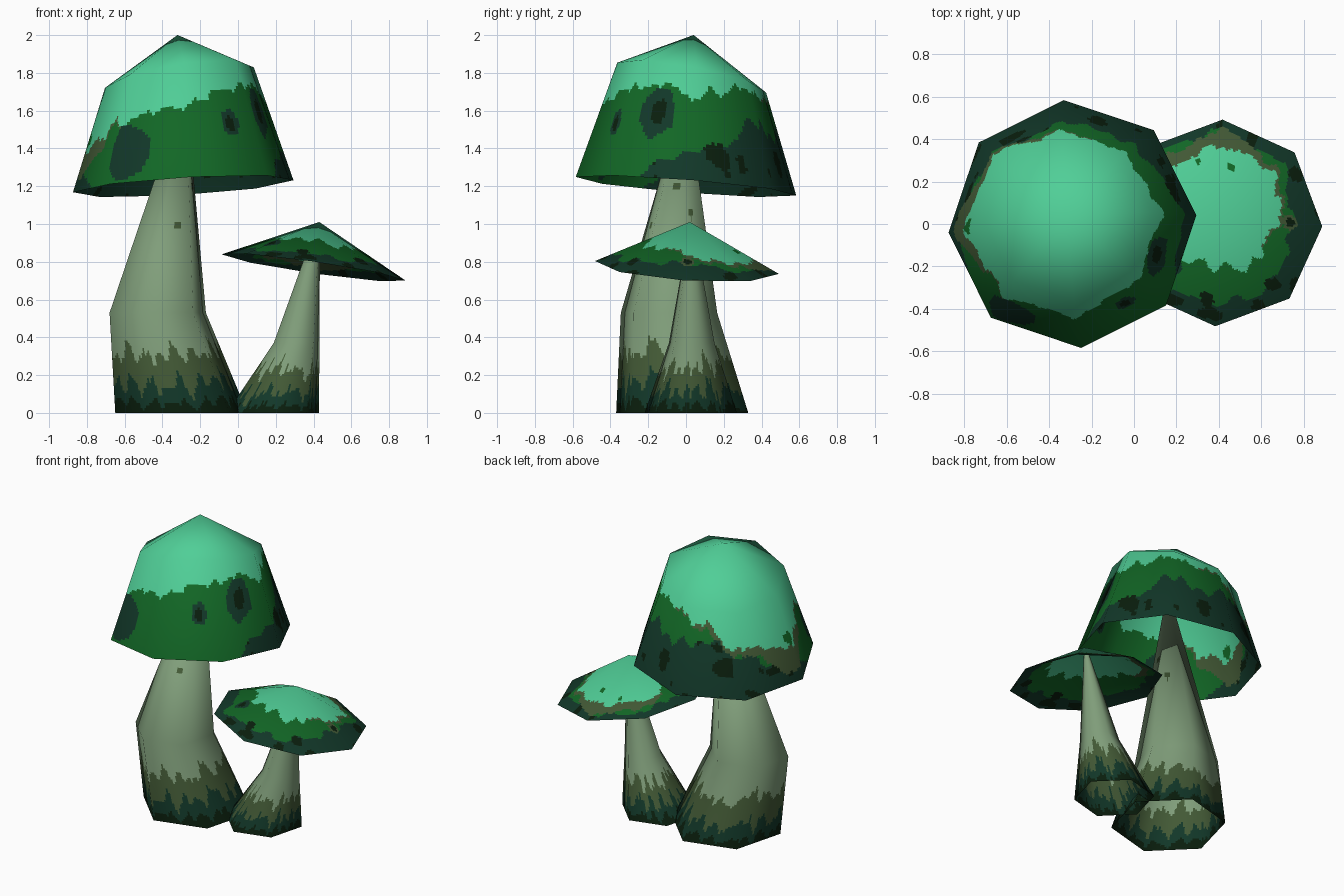
import bpy
from math import sin, cos, pi, radians, hypot, floor
from mathutils import Vector, noise

if "Cube" in bpy.data.objects:
    bpy.data.objects.remove(bpy.data.objects["Cube"])

# Flat colours
PALETTE = {
    "mint": (0.08, 0.62, 0.31),
    "leaf_green": (0.006, 0.135, 0.019),
    "dark_teal": (0.006, 0.039, 0.022),
    "black_green": (0.003, 0.013, 0.004),
    "olive": (0.055, 0.1, 0.036),
    "sage": (0.215, 0.34, 0.195),
}
MINT, GREEN, TEAL, BLACK, OLIVE, SAGE = range(6)
materials = []
for name, rgb in PALETTE.items():
    mat = bpy.data.materials.new(name)
    mat.use_nodes = True
    mat.diffuse_color = (*rgb, 1)
    shader = mat.node_tree.nodes["Principled BSDF"]
    shader.inputs["Base Color"].default_value = (*rgb, 1)
    shader.inputs["Roughness"].default_value = 0.9
    materials.append(mat)


def loft(name, sides, turn, rings, steps, fine, choose):
    """Open faceted shell through rings (x, y, z, radius, tilt_x, tilt_y), top first.
    Each facet is cut finely for the painted pattern, with soft normals."""
    coarse = []
    for x, y, z, r, tx, ty in rings:
        for j in range(sides):
            a = radians(turn) + 2 * pi * j / sides
            dx, dy = r * cos(a), r * sin(a)
            coarse.append(Vector((x + dx, y + dy, z + tx * dx + ty * dy)))

    # Soft normals of the plain shell
    quads = [(i * sides + j, (i + 1) * sides + j,
              (i + 1) * sides + (j + 1) % sides, i * sides + (j + 1) % sides)
             for i in range(len(rings) - 1) for j in range(sides)]
    plain = bpy.data.meshes.new("plain")
    plain.from_pydata(coarse, [], quads)
    soft = [v.normal.copy() for v in plain.vertices]
    bpy.data.meshes.remove(plain)
    if rings[0][3] < 0.01:
        soft[:sides] = [sum(soft[:sides], Vector()).normalized()] * sides

    # Fine grid on the same facets
    cols = sides * fine
    verts, normals = [], []
    spans = [(i, k / n) for i, n in enumerate(steps) for k in range(n)]
    spans.append((len(steps) - 1, 1.0))
    for i, t in spans:
        for c in range(cols):
            j, s = c // fine, (c % fine) / fine
            ids = [i * sides + j, i * sides + (j + 1) % sides]
            ids += [n + sides for n in ids]

            def blend(data):
                top = data[ids[0]].lerp(data[ids[1]], s)
                return top.lerp(data[ids[2]].lerp(data[ids[3]], s), t)
            verts.append(blend(coarse))
            normals.append(blend(soft).normalized())
    faces, paint = [], []
    for row in range(len(spans) - 1):
        for c in range(cols):
            d = (c + 1) % cols
            faces.append((row * cols + c, (row + 1) * cols + c,
                          (row + 1) * cols + d, row * cols + d))
            mid = sum((verts[n] for n in faces[-1]), Vector()) / 4
            azimuth = (turn + 360 * (c + 0.5) / cols) % 360
            paint.append(choose(azimuth, (row + 0.5) / (len(spans) - 1), mid))
    faces.append(tuple(range(cols)))
    paint.append(paint[0])

    mesh = bpy.data.meshes.new(name)
    mesh.from_pydata(verts, [], faces)
    for mat in materials:
        mesh.materials.append(mat)
    mesh.polygons.foreach_set("material_index", paint)
    mesh.shade_smooth()
    mesh.normals_split_custom_set_from_vertices(normals)
    obj = bpy.data.objects.new(name, mesh)
    bpy.context.collection.objects.link(obj)
    return obj


def around(values, azimuth):
    """Smooth value from eight directions, starting at +x."""
    p = azimuth / 45
    k = floor(p)
    s = (1 - cos(pi * (p - k))) / 2
    return values[k % 8] * (1 - s) + values[(k + 1) % 8] * s


def ripple(azimuth, v, freq, stretch, seed):
    a = radians(azimuth)
    return noise.noise(Vector((freq * cos(a) + seed, freq * sin(a), v * stretch + seed)))


def cap_paint(mint, olive, teal, blotches, seed):
    def choose(az, v, p):
        wave = 0.11 * ripple(az, v, 3.5, 2, seed) + 0.05 * ripple(az, v, 11, 5, seed + 3)
        edge = around(mint, az) + wave
        fuzz = 0.025 * noise.noise(p * 14)
        # Round blotches, some with a dark heart
        for b_az, b_v, size, outer, heart in blotches:
            turn = (az - b_az + 180) % 360 - 180
            dist = hypot(radians(turn) * 0.5, (v - b_v) * 0.8) + fuzz
            if dist < size * 0.5:
                return heart
            if dist < size:
                return outer
        if v < edge:
            return MINT
        if v < edge + around(olive, az) + 0.03 * ripple(az, v, 6, 4, seed + 5):
            return OLIVE
        if v > around(teal, az) + 0.12 * ripple(az, v, 5, 2, seed + 8):
            return BLACK if noise.noise(p * 9 + Vector((seed, 0, 0))) > 0.4 else TEAL
        return GREEN
    return choose


def stem_paint(levels, spots, seed):
    def choose(az, v, p):
        streak = ripple(az, p.z, 6, 1.5, seed) + 0.6 * ripple(az, p.z, 13, 3, seed + 4)
        olive, teal, black = levels
        if p.z < black + 0.06 * streak:
            return BLACK
        if p.z < teal + 0.11 * streak:
            return TEAL
        if p.z < olive + 0.1 * streak:
            return OLIVE
        if any((p - Vector(s)).length < 0.022 for s in spots):
            return OLIVE
        return SAGE
    return choose


# Large mushroom
loft("large_cap", 8, 4,
     [(-0.32, 0.04, 2.0, 0.001, 0, 0),
      (-0.31, 0.03, 1.775, 0.395, 0.15, -0.19),
      (-0.29, 0.0, 1.2, 0.585, 0.06, -0.08)],
     (24, 36), 24,
     cap_paint((0.52, 0.46, 0.48, 0.64, 0.79, 0.66, 0.64, 0.54),
               (-0.05, -0.05, 0.02, 0.05, 0.16, 0.02, -0.05, -0.05),
               (0.82, 0.68, 0.64, 0.68, 0.84, 1.1, 1.2, 1.1),
               [(338, 0.66, 0.1, TEAL, BLACK), (236, 0.84, 0.12, TEAL, TEAL),
                (303, 0.72, 0.05, TEAL, BLACK), (125, 0.78, 0.06, BLACK, BLACK),
                (182, 0.7, 0.035, GREEN, GREEN), (20, 0.86, 0.06, BLACK, BLACK),
                (75, 0.84, 0.05, BLACK, BLACK)], 2))
loft("large_stem", 6, 15,
     [(-0.28, 0.0, 1.7, 0.004, 0, 0),
      (-0.425, -0.09, 0.53, 0.264, 0, 0),
      (-0.3, -0.02, 0.0, 0.362, 0, 0)],
     (34, 40), 26,
     stem_paint((0.32, 0.15, 0.05),
                [(-0.32, -0.18, 1.0), (-0.24, -0.05, 1.21), (-0.25, 0.03, 1.05)], 1))

# Small mushroom
loft("small_cap", 8, -2,
     [(0.43, 0.02, 1.01, 0.001, 0, 0),
      (0.4, 0.005, 0.77, 0.487, -0.144, -0.065)],
     (44,), 22,
     cap_paint((0.52, 0.7, 0.78, 0.78, 0.52, 0.5, 0.48, 0.52),
               (0.04, 0.06, 0.15, 0.1, -0.05, -0.05, -0.05, 0.0),
               (0.72, 0.82, 0.9, 0.9, 0.82, 0.86, 0.86, 0.78),
               [(222, 0.66, 0.07, TEAL, BLACK), (260, 0.78, 0.05, BLACK, BLACK),
                (80, 0.55, 0.035, GREEN, GREEN), (110, 0.68, 0.03, GREEN, GREEN),
                (310, 0.8, 0.05, BLACK, BLACK), (0, 0.68, 0.06, OLIVE, BLACK),
                (90, 0.95, 0.03, BLACK, BLACK)], 6))
loft("small_stem", 6, 15,
     [(0.42, 0.03, 0.97, 0.015, 0, 0),
      (0.31, 0.03, 0.37, 0.125, 0, 0),
      (0.185, 0.025, 0.0, 0.253, 0, 0)],
     (20, 34), 20,
     stem_paint((0.25, 0.12, 0.04), [], 5))
